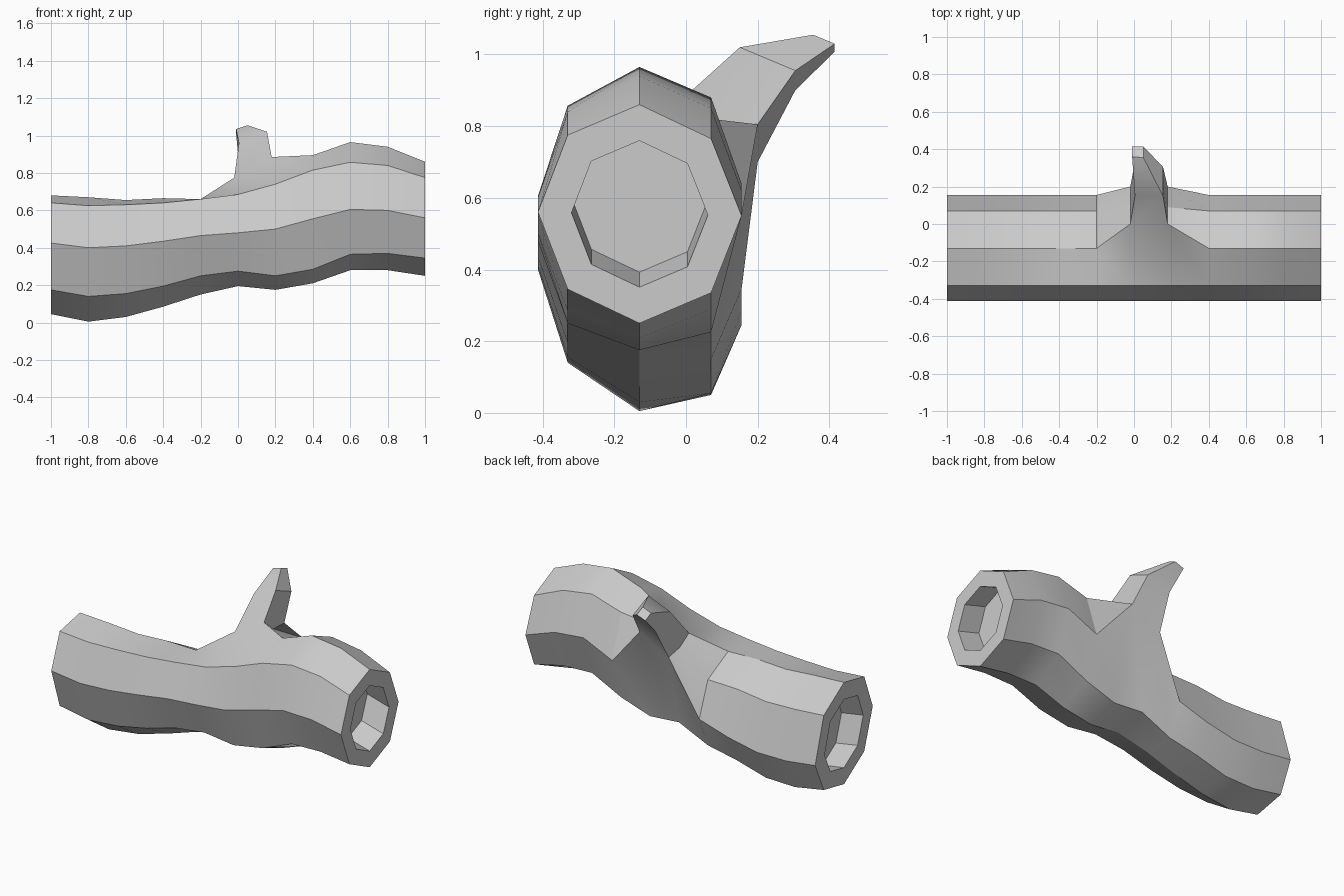
import bpy, bmesh
from mathutils import Vector

if "Cube" in bpy.data.objects:
    bpy.data.objects.remove(bpy.data.objects["Cube"])

# Height profiles of the log every 0.2 along x
top = [.68, .67, .655, .665, .66, .73, .79, .895, .965, .94, .86]
upper = [.64, .625, .63, .64, .66, .685, .74, .815, .857, .84, .775]
mid = [.425, .40, .41, .435, .465, .48, .50, .555, .605, .60, .56]
lower = [.175, .14, .155, .195, .25, .275, .25, .285, .365, .37, .345]
base = [.045, .005, .03, .085, .15, .195, .175, .21, .28, .28, .25]

CY = -.13
YS = [CY, -.33, -.413, -.33, CY, .07, .155, .07]


def section(i):
    """Octagon: top, front side down to bottom, back side up."""
    s = top[i] + base[i]
    sag = .03 if i < 4 else 0
    zs = [top[i], upper[i], mid[i], lower[i], base[i],
          s - upper[i], s - mid[i] - sag, s - lower[i]]
    return [Vector((-1 + .2 * i, y, z)) for y, z in zip(YS, zs)]


def inset(ring, factor, offset):
    c = sum(ring, Vector()) / len(ring)
    return [c + (p - c) * factor + offset for p in ring]


rings = [section(i) for i in range(11)]

# The log swells around the foot of the branch
for i, x, heights in ((5, -.02, (.775, .72, .70)), (6, .18, (.885, .81, .805))):
    for k, y, z in zip((0, 7, 6), (0, .09, .2), heights):
        rings[i][k] = Vector((x, y, z))

# Hollow ends: rim and floor ring at each end
left_rim = inset(rings[0], .67, Vector())
left_floor = inset(rings[0], .67, Vector((.15, 0, -.025)))
right_rim = inset(rings[-1], .67, Vector())
right_floor = inset(rings[-1], .67, Vector((-.15, 0, .042)))
rings = [left_floor, left_rim] + rings + [right_rim, right_floor]

bm = bmesh.new()
vr = [[bm.verts.new(p) for p in r] for r in rings]
FOOT = 7                      # ring pair where the branch leaves the log


def bridge(a, b, skip=()):
    n = len(a)
    for k in range(n):
        if k not in skip:
            bm.faces.new((a[k], a[(k + 1) % n], b[(k + 1) % n], b[k]))


for i in range(len(vr) - 1):
    bridge(vr[i], vr[i + 1], (6, 7) if i == FOOT else ())
bm.faces.new(vr[0])
bm.faces.new(vr[-1])

# Branch: tapering loops continuing from the opening in the log
a, b = vr[FOOT], vr[FOOT + 1]
loop = [a[0], b[0], b[7], b[6], a[6], a[7]]
stages = [
    [(.005, .15, .96), (.155, .15, 1.02), (.155, .305, .955), (0, .305, .90)],
    [(-.01, .36, 1.035), (.05, .355, 1.055), (.05, .415, 1.03), (-.01, .415, 1.008)],
]
for st in stages:
    p = [Vector(q) for q in st]
    pts = [p[0], p[1], (p[1] + p[2]) / 2, p[2], p[3], (p[3] + p[0]) / 2]
    nxt = [bm.verts.new(q) for q in pts]
    bridge(loop, nxt)
    loop = nxt
bm.faces.new(loop)

bmesh.ops.recalc_face_normals(bm, faces=bm.faces)
mesh = bpy.data.meshes.new("hollow_log")
bm.to_mesh(mesh)
bm.free()
log = bpy.data.objects.new("hollow_log", mesh)
bpy.context.collection.objects.link(log)
bpy.context.view_layer.objects.active = log
log.select_set(True)
bpy.ops.object.shade_smooth_by_angle(angle=.5)
